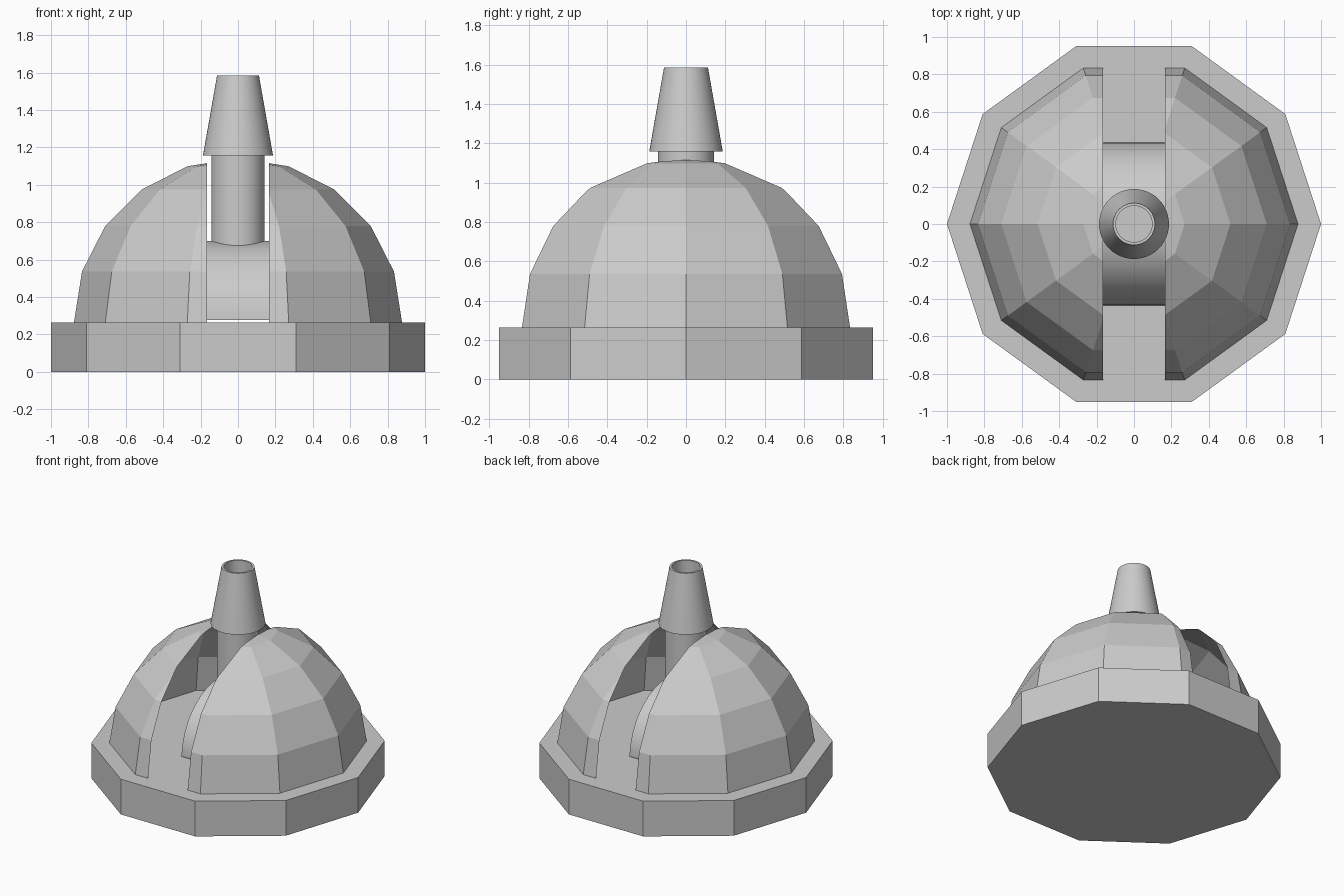
import bpy, bmesh, math
from mathutils import Matrix, Vector

cube = bpy.data.objects.get("Cube")
if cube:
    bpy.data.objects.remove(cube, do_unlink=True)

grey = bpy.data.materials.new("plain grey")
grey.use_nodes = True
COLOUR = (0.6, 0.6, 0.6, 1)
grey.diffuse_color = COLOUR
grey.node_tree.nodes["Principled BSDF"].inputs["Base Color"].default_value = COLOUR

BASE_TOP = 0.265
SLOT = 0.165       # half width of the slot
DOME_R = 0.877


def lathe(profile, steps):
    """Turn a list of (radius, z) points around the z axis."""
    bm = bmesh.new()
    verts = [bm.verts.new((r, 0, z)) for r, z in profile]
    edges = [bm.edges.new(pair) for pair in zip(verts, verts[1:])]
    bmesh.ops.spin(bm, geom=verts + edges, cent=(0, 0, 0), axis=(0, 0, 1),
                   angle=math.tau, steps=steps, use_duplicate=False)
    bmesh.ops.remove_doubles(bm, verts=bm.verts, dist=0.0005)
    bmesh.ops.recalc_face_normals(bm, faces=bm.faces)
    return bm


def finish(bm, name, smooth=False):
    mesh = bpy.data.meshes.new(name)
    bm.to_mesh(mesh)
    bm.free()
    mesh.materials.append(grey)
    obj = bpy.data.objects.new(name, mesh)
    bpy.context.collection.objects.link(obj)
    if smooth:
        bpy.ops.object.select_all(action='DESELECT')
        obj.select_set(True)
        bpy.context.view_layer.objects.active = obj
        bpy.ops.object.shade_smooth_by_angle(angle=math.radians(35))
    return obj


# Ten-sided base slab
finish(lathe([(0, 0), (1, 0), (1, BASE_TOP), (0, BASE_TOP)], 10), "base")

# Two hollow half domes, one on each side of the slot
arc = [(DOME_R * math.cos(a), BASE_TOP + DOME_R * math.sin(a))
       for a in (math.radians(18 * i) for i in range(6))]
for side, name in ((1, "dome_left"), (-1, "dome_right")):
    bm = lathe(arc, 10)
    if sum(f.normal.dot(f.calc_center_median() - Vector((0, 0, BASE_TOP)))
           for f in bm.faces) < 0:
        bmesh.ops.reverse_faces(bm, faces=bm.faces)
    bmesh.ops.bisect_plane(bm, geom=bm.verts[:] + bm.edges[:] + bm.faces[:],
                           plane_co=(side * SLOT, 0, 0), plane_no=(side, 0, 0),
                           clear_inner=True)
    finish(bm, name)

# Half drum lying across the slot, just clear of the base
bm = bmesh.new()
bmesh.ops.create_cone(bm, cap_ends=True, segments=64, radius1=0.435,
                      radius2=0.435, depth=2 * SLOT,
                      matrix=Matrix.Translation((0, 0, BASE_TOP))
                      @ Matrix.Rotation(math.pi / 2, 4, 'Y'))
cut = bmesh.ops.bisect_plane(bm, geom=bm.verts[:] + bm.edges[:] + bm.faces[:],
                             plane_co=(0, 0, BASE_TOP + 0.012),
                             plane_no=(0, 0, 1), clear_inner=True)
bmesh.ops.holes_fill(bm, edges=[e for e in bm.edges if e.is_boundary])
bmesh.ops.recalc_face_normals(bm, faces=bm.faces)
finish(bm, "drum", smooth=True)

# Upright tube rising from the drum
finish(lathe([(0, 0.65), (0.143, 0.65), (0.143, 1.17), (0, 1.17)], 48),
       "tube", smooth=True)

# Tapered nozzle with an open top
finish(lathe([(0, 1.158), (0.187, 1.158), (0.112, 1.585),
              (0.097, 1.585), (0.097, 1.18), (0, 1.18)], 48),
       "nozzle", smooth=True)
